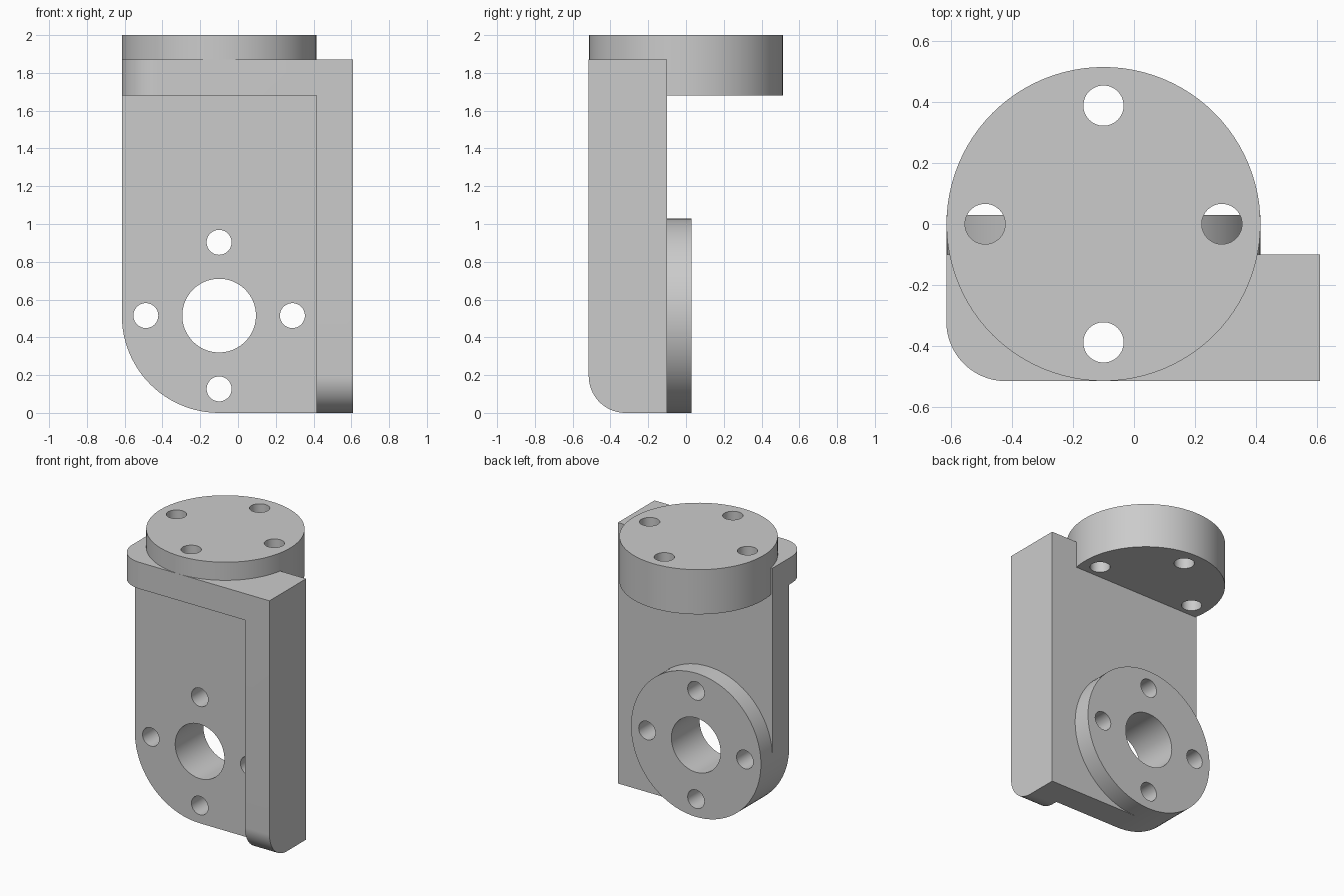
import bpy, bmesh, math
from mathutils import Vector

if "Cube" in bpy.data.objects:
    bpy.data.objects.remove(bpy.data.objects["Cube"], do_unlink=True)

# Key sizes
CX = -0.10                  # axis of both flanges
R = 0.515                   # flange radius
LEFT, INNER, RIGHT = CX - R, CX + R, 0.61
FRONT, PLATE_FRONT, BACK, PAD_BACK = -R, -0.29, -0.10, 0.03
LEDGE, SHOULDER, TOP = 1.68, 1.87, 2.0
FILLET = 0.195
BOLT_CIRCLE, BOLT_R, BORE_R = 0.388, 0.066, 0.195

steel = bpy.data.materials.new("plain grey")
steel.use_nodes = True
GREY = (0.6, 0.6, 0.6, 1)
steel.diffuse_color = GREY
steel.node_tree.nodes["Principled BSDF"].inputs["Base Color"].default_value = GREY


def arc(cx, cy, r, start, end, steps):
    """Points along an arc, angles in degrees."""
    angles = [math.radians(start + (end - start) * i / steps) for i in range(steps + 1)]
    return [(cx + r * math.cos(a), cy + r * math.sin(a)) for a in angles]


def circle(cx, cy, r, steps=96):
    return arc(cx, cy, r, 0, 360, steps)[:-1]


def prism(name, outline, axis, low, high):
    """Extrude a flat outline along one axis."""
    place = {"x": lambda a, b, d: (d, a, b),
             "y": lambda a, b, d: (a, d, b),
             "z": lambda a, b, d: (a, b, d)}[axis]
    bm = bmesh.new()
    face = bm.faces.new([bm.verts.new(place(a, b, low)) for a, b in outline])
    grown = bmesh.ops.extrude_face_region(bm, geom=[face])["geom"]
    moved = [v for v in grown if isinstance(v, bmesh.types.BMVert)]
    bmesh.ops.translate(bm, verts=moved, vec=Vector(place(0, 0, high - low)))
    bmesh.ops.recalc_face_normals(bm, faces=bm.faces)
    mesh = bpy.data.meshes.new(name)
    bm.to_mesh(mesh)
    bm.free()
    mesh.materials.append(steel)
    obj = bpy.data.objects.new(name, mesh)
    bpy.context.collection.objects.link(obj)
    return obj


def combine(target, other, operation):
    """Apply a boolean, then discard the tool object."""
    mod = target.modifiers.new(operation.title(), "BOOLEAN")
    mod.operation, mod.solver, mod.object = operation, "EXACT", other
    bpy.context.view_layer.objects.active = target
    bpy.ops.object.modifier_apply(modifier=mod.name)
    bpy.data.objects.remove(other, do_unlink=True)


# Upright plate with one large rounded lower corner
body = prism("flange_bracket",
             arc(CX, R, R, 180, 270, 24) + [(INNER, 0), (INNER, LEDGE), (LEFT, LEDGE)],
             "y", PLATE_FRONT, BACK)

# Deep side rib, rounded at its front foot
side_rib = prism("side_rib",
                 arc(FRONT + FILLET, FILLET, FILLET, 180, 270, 24)
                 + [(BACK, 0), (BACK, SHOULDER), (FRONT, SHOULDER)],
                 "x", INNER, RIGHT)

# Top ledge, rounded at its outer front corner
top_ledge = prism("top_ledge",
                  arc(LEFT + FILLET, FRONT + FILLET, FILLET, 180, 270, 24)
                  + [(INNER, FRONT), (INNER, BACK), (LEFT, BACK)],
                  "z", LEDGE, SHOULDER)

# Round flanges on the top and on the back
top_flange = prism("top_flange", circle(CX, 0, R - 0.0005), "z", LEDGE, TOP)
back_flange = prism("back_flange", circle(CX, R, R), "y", BACK, PAD_BACK)

for part in (side_rib, top_ledge, top_flange, back_flange):
    combine(body, part, "UNION")

# Merge the flat areas the joined parts share
bm = bmesh.new()
bm.from_mesh(body.data)
bmesh.ops.remove_doubles(bm, verts=bm.verts, dist=0.0001)
bmesh.ops.dissolve_limit(bm, angle_limit=math.radians(0.3), verts=bm.verts, edges=bm.edges)
bm.to_mesh(body.data)
bm.free()

# Bolt holes around each flange, and the central bore
for k in range(4):
    dx = BOLT_CIRCLE * round(math.cos(k * math.pi / 2))
    dy = BOLT_CIRCLE * round(math.sin(k * math.pi / 2))
    combine(body, prism("top_bolt_hole", circle(CX + dx, dy, BOLT_R, 48),
                        "z", LEDGE - 0.1, TOP + 0.1), "DIFFERENCE")
    combine(body, prism("back_bolt_hole", circle(CX + dx, R + dy, BOLT_R, 48),
                        "y", PLATE_FRONT - 0.1, PAD_BACK + 0.1), "DIFFERENCE")
combine(body, prism("bore", circle(CX, R, BORE_R),
                    "y", PLATE_FRONT - 0.1, PAD_BACK + 0.1), "DIFFERENCE")

# Smooth curved walls, crisp edges
bpy.ops.object.select_all(action="DESELECT")
body.select_set(True)
bpy.context.view_layer.objects.active = body
bpy.ops.object.shade_smooth_by_angle(angle=math.radians(30))
